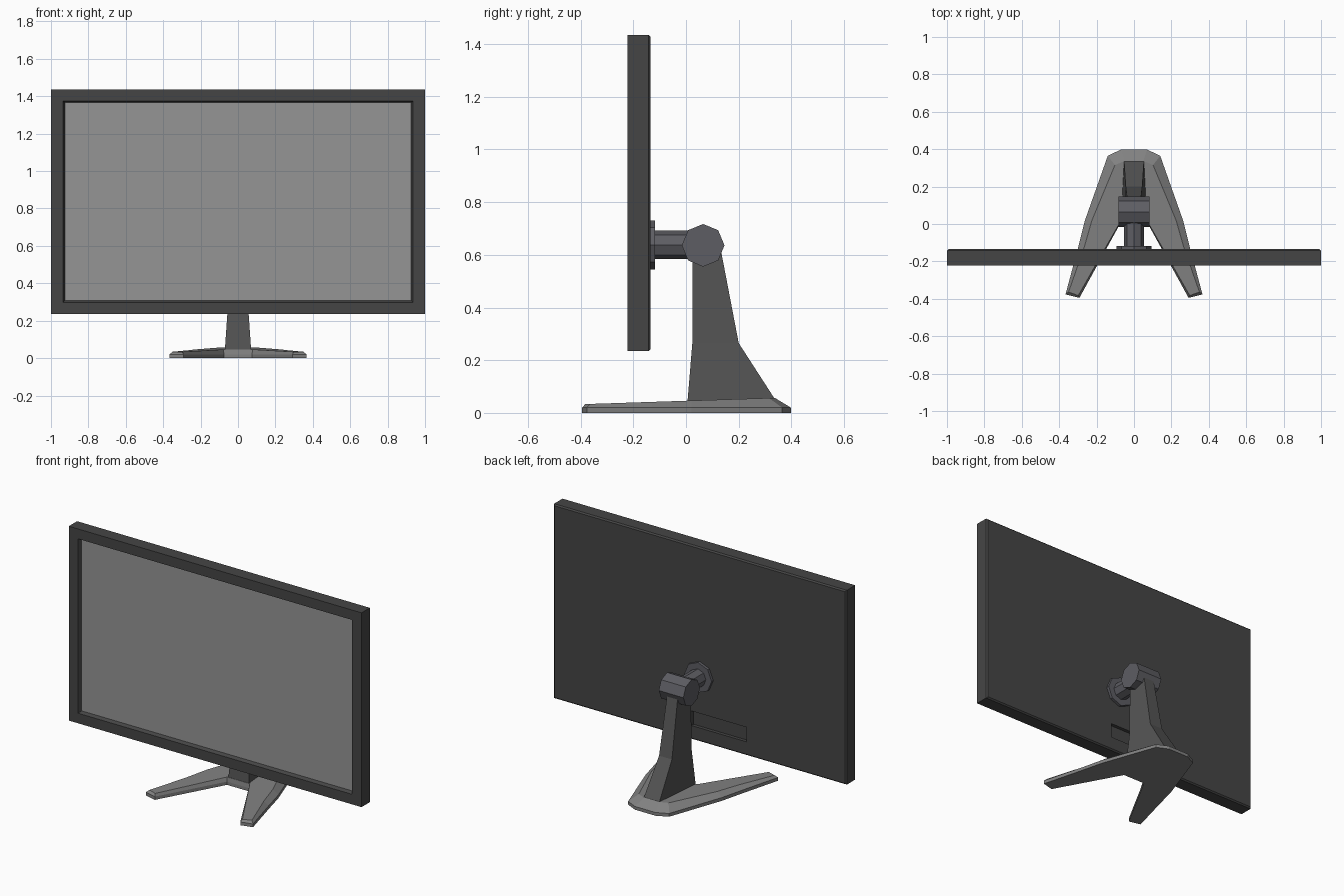
import bpy, bmesh
from math import cos, sin, tau

if "Cube" in bpy.data.objects:
    bpy.data.objects.remove(bpy.data.objects["Cube"])


def material(name, rgb):
    m = bpy.data.materials.new(name)
    m.diffuse_color = (*rgb, 1)
    m.use_nodes = True
    m.node_tree.nodes["Principled BSDF"].inputs["Base Color"].default_value = m.diffuse_color
    return m


DARK = material("dark_plastic", (0.06, 0.06, 0.06))
NECK = material("neck_plastic", (0.09, 0.09, 0.09))
JOINT = material("joint_plastic", (0.11, 0.11, 0.125))
BASE = material("base_plastic", (0.22, 0.22, 0.22))
GLASS = material("screen_grey", (0.3, 0.3, 0.3))


def loft(name, loops, mat):
    """Bridge equal-length closed loops and cap both ends."""
    bm = bmesh.new()
    rings = [[bm.verts.new(p) for p in loop] for loop in loops]
    for a, b in zip(rings, rings[1:]):
        n = len(a)
        for i in range(n):
            j = (i + 1) % n
            bm.faces.new((a[i], a[j], b[j], b[i]))
    bm.faces.new(rings[0][::-1])
    bm.faces.new(rings[-1])
    bmesh.ops.recalc_face_normals(bm, faces=bm.faces)
    mesh = bpy.data.meshes.new(name)
    bm.to_mesh(mesh)
    bm.free()
    mesh.materials.append(mat)
    ob = bpy.data.objects.new(name, mesh)
    bpy.context.collection.objects.link(ob)
    return ob


def rect(x0, x1, z0, z1, y):
    return [(x0, y, z0), (x1, y, z0), (x1, y, z1), (x0, y, z1)]


def octagon(r):
    return [(r * cos(tau * i / 8), r * sin(tau * i / 8)) for i in range(8)]


# Display housing: chamfered back, bezel and sloped lip around the screen
housing = loft("display_housing", [
    rect(-0.992, 0.992, 0.243, 1.427, -0.134),
    rect(-1, 1, 0.235, 1.435, -0.142),
    rect(-1, 1, 0.235, 1.435, -0.223),
    rect(-0.936, 0.936, 0.297, 1.374, -0.223),
    rect(-0.926, 0.926, 0.307, 1.366, -0.200),
], DARK)

# Connector slot sunk into the back
cutter = loft("slot_cutter", [rect(-0.32, 0.058, 0.32, 0.41, y)
                              for y in (-0.155, -0.10)], DARK)
cutter.hide_render = True
mod = housing.modifiers.new("connector_slot", 'BOOLEAN')
mod.object = cutter
mod.solver = 'EXACT'
bpy.context.view_layer.objects.active = housing
bpy.ops.object.modifier_apply(modifier=mod.name)
bpy.data.objects.remove(cutter)

# Screen pane
loft("screen", [rect(-0.926, 0.926, 0.307, 1.366, y)
                for y in (-0.203, -0.195)], GLASS)

# Mounting plate, arm and tilt joint
ZJ = 0.638
for name, r, y0, y1 in (("mount_plate", 0.093, -0.138, -0.117),
                        ("mount_arm", 0.054, -0.12, 0.03)):
    loft(name, [[(u, y, ZJ + v) for u, v in octagon(r)] for y in (y0, y1)], JOINT)
loft("tilt_joint", [[(x, 0.065 + u, ZJ + v - 0.002) for u, v in octagon(0.081)]
                    for x in (-0.084, 0.084)], JOINT)

# Neck: tapering sections (front y, front half width, front z, then the same for back)
sections = [
    (0.005, 0.071, 0.030, 0.350, 0.053, 0.030),
    (0.006, 0.070, 0.046, 0.335, 0.053, 0.056),
    (0.024, 0.055, 0.265, 0.200, 0.044, 0.265),
    (0.024, 0.050, 0.620, 0.132, 0.036, 0.620),
]
loft("neck", [[(-fw, fy, fz), (fw, fy, fz), (bw, by, bz), (-bw, by, bz)]
              for fy, fw, fz, by, bw, bz in sections], NECK)

# Base: V-shaped foot, half outlines from rear to inner notch, mirrored
rim = [(0.07, 0.398), (0.14, 0.365), (0.262, 0.02), (0.30, -0.13),
       (0.366, -0.376), (0.292, -0.395), (0.075, 0.0)]
top = [(0.05, 0.337), (0.102, 0.315), (0.225, 0.02), (0.268, -0.13),
       (0.350, -0.364), (0.298, -0.382), (0.078, 0.004)]


def mirrored(half, height):
    full = half + [(-x, y) for x, y in reversed(half)]
    return [(x, y, height(y)) for x, y in full]


loft("base", [
    mirrored(rim, lambda y: 0.0),
    mirrored(rim, lambda y: 0.02),
    mirrored(top, lambda y: 0.046 + 0.033 * y),
], BASE)
